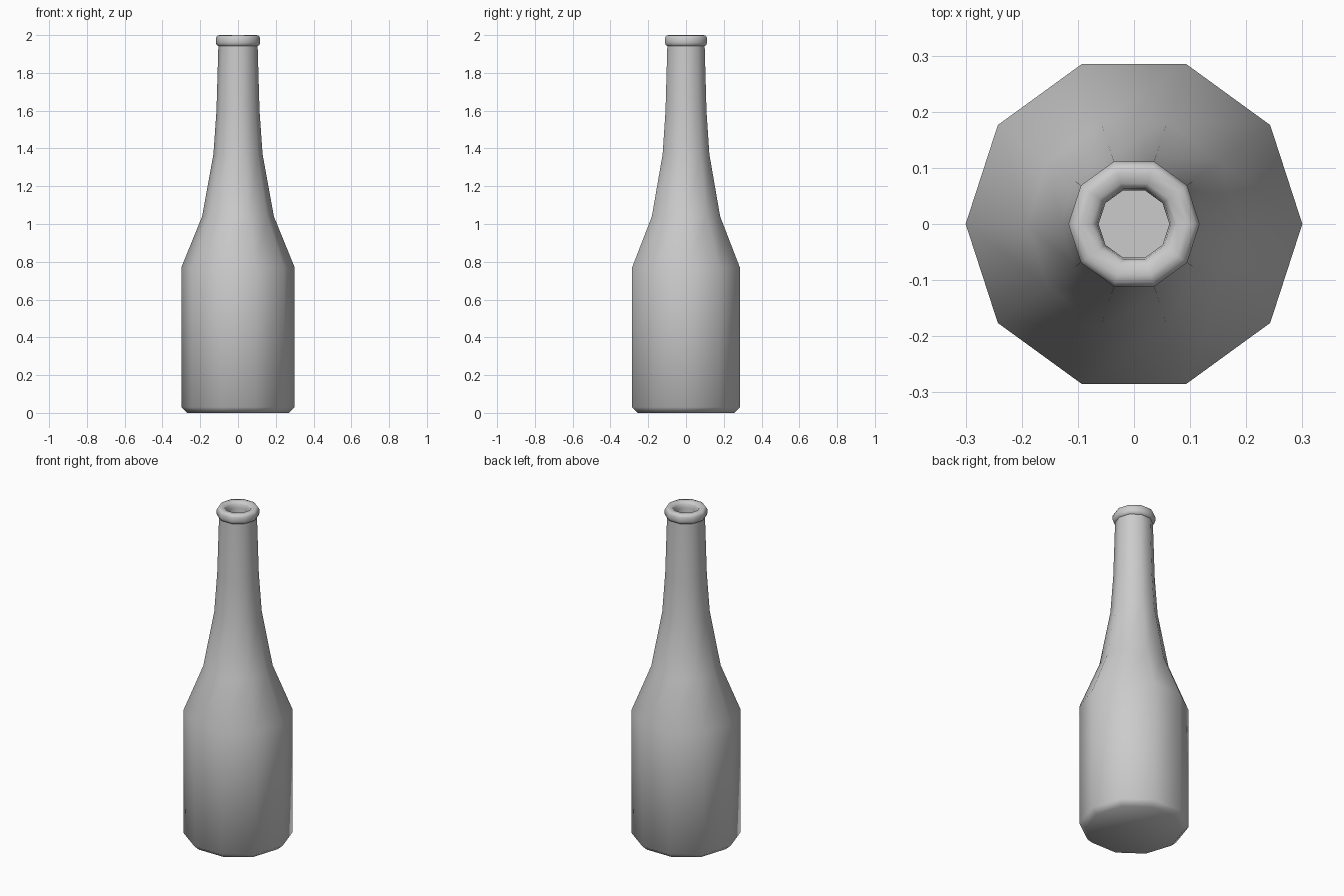
import bpy, bmesh, math

if "Cube" in bpy.data.objects:
    bpy.data.objects.remove(bpy.data.objects["Cube"])

SIDES = 10

# Lathe profile (radius, height): base, body, shoulder, neck, lip, mouth
profile = [
    (0.268, 0.0), (0.30, 0.03), (0.30, 0.77),
    (0.19, 1.04), (0.13, 1.37), (0.114, 1.60), (0.104, 1.942),
    (0.113, 1.947), (0.117, 1.96), (0.117, 1.985), (0.109, 1.998),
    (0.095, 2.0), (0.076, 1.998), (0.066, 1.985), (0.063, 1.965),
    (0.063, 1.82),
]

bm = bmesh.new()
rings = []
for r, z in profile:
    rings.append([bm.verts.new((r * math.cos(2 * math.pi * i / SIDES),
                                r * math.sin(2 * math.pi * i / SIDES), z))
                  for i in range(SIDES)])

# Side walls
for a, b in zip(rings, rings[1:]):
    for i in range(SIDES):
        j = (i + 1) % SIDES
        bm.faces.new((a[i], a[j], b[j], b[i]))

# Base and bottom of the mouth
bm.faces.new(list(reversed(rings[0])))
bm.faces.new(rings[-1])
bm.normal_update()

mesh = bpy.data.meshes.new("bottle")
bm.to_mesh(mesh)
bm.free()
bottle = bpy.data.objects.new("bottle", mesh)
bpy.context.collection.objects.link(bottle)

# Smooth shading
bpy.context.view_layer.objects.active = bottle
bottle.select_set(True)
bpy.ops.object.shade_smooth_by_angle(angle=math.radians(60))
